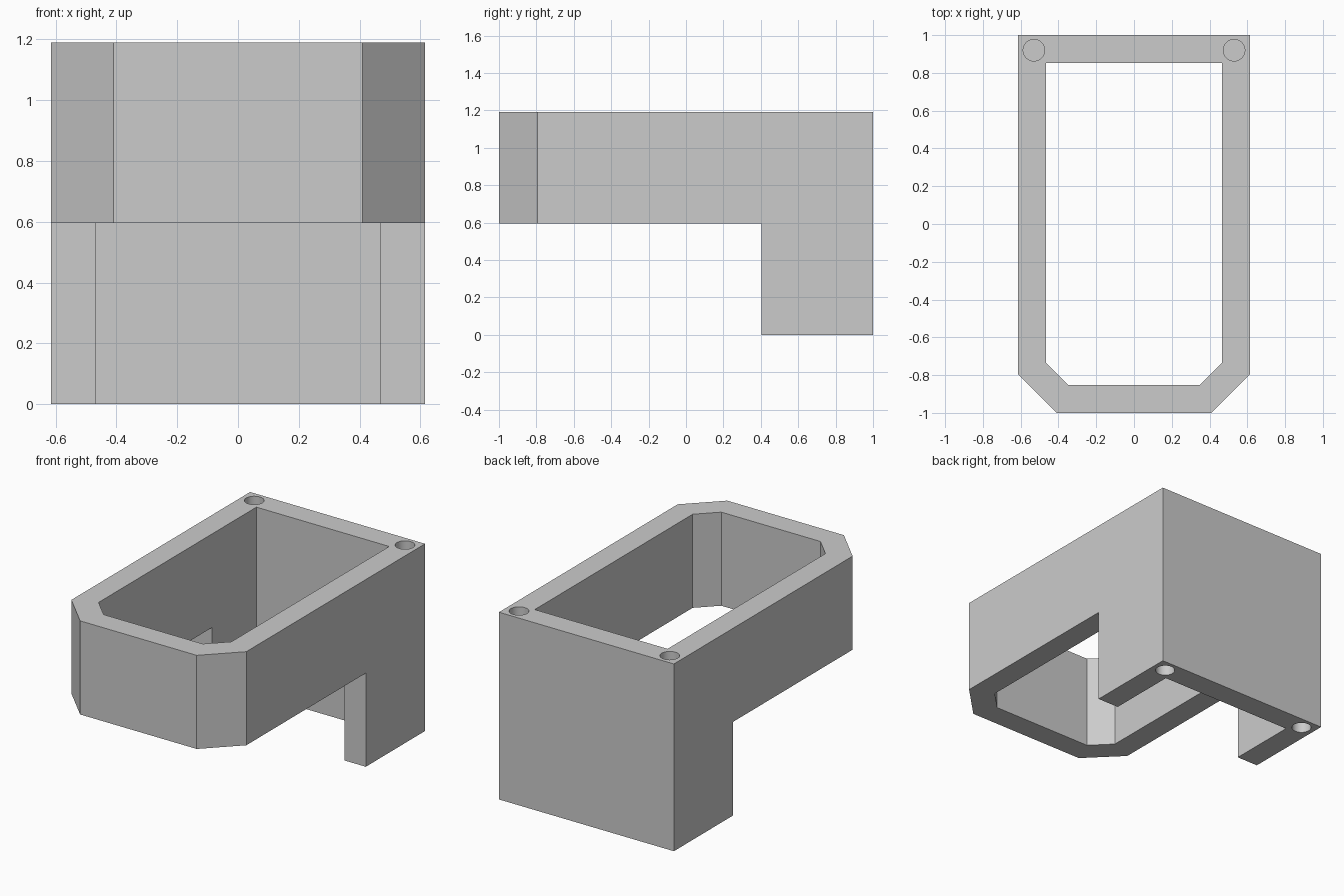
import bpy, bmesh, math

cube = bpy.data.objects.get("Cube")
if cube:
    bpy.data.objects.remove(cube, do_unlink=True)

WIDTH, DEPTH, HEIGHT = 0.615, 1.0, 1.19   # half width, half depth, full height
WALL, CHAMFER = 0.148, 0.205
MID = HEIGHT / 2                          # underside of the front section
LEG_FRONT = 0.405
HOLE_X, HOLE_Y, HOLE_R, HOLE_DEPTH = 0.53, 0.92, 0.057, 0.3

grey = bpy.data.materials.new("grey plastic")
grey.use_nodes = True
GREY = (0.6, 0.6, 0.6, 1)
grey.diffuse_color = GREY
grey.node_tree.nodes["Principled BSDF"].inputs["Base Color"].default_value = GREY


def prism(name, outline, z0, z1):
    """Upright prism from a plan outline."""
    bm = bmesh.new()
    face = bm.faces.new([bm.verts.new((x, y, z0)) for x, y in outline])
    top = bmesh.ops.extrude_face_region(bm, geom=[face])["geom"]
    verts = [v for v in top if isinstance(v, bmesh.types.BMVert)]
    bmesh.ops.translate(bm, verts=verts, vec=(0, 0, z1 - z0))
    bmesh.ops.recalc_face_normals(bm, faces=bm.faces)
    mesh = bpy.data.meshes.new(name)
    bm.to_mesh(mesh)
    bm.free()
    mesh.materials.append(grey)
    obj = bpy.data.objects.new(name, mesh)
    bpy.context.collection.objects.link(obj)
    return obj


def plan(inset):
    """Rectangle with chamfered front corners, offset inward by inset."""
    w, d = WIDTH - inset, DEPTH - inset
    c = CHAMFER - inset * (2 - math.sqrt(2))
    return [(-w, d), (-w, c - d), (c - w, -d), (w - c, -d), (w, c - d), (w, d)]


def circle(cx, cy, r, sides=32):
    steps = [math.tau * i / sides for i in range(sides)]
    return [(cx + r * math.cos(a), cy + r * math.sin(a)) for a in steps]


def cut(target, cutter):
    cutter.hide_render = True
    mod = target.modifiers.new("cut", 'BOOLEAN')
    mod.operation, mod.solver, mod.object = 'DIFFERENCE', 'EXACT', cutter
    bpy.context.view_layer.objects.active = target
    bpy.ops.object.modifier_apply(modifier=mod.name)
    bpy.data.objects.remove(cutter, do_unlink=True)


# Outer shell, hollowed from top to bottom
frame = prism("frame", plan(0), 0, HEIGHT)
cut(frame, prism("hollow_cutter", plan(WALL), -1, HEIGHT + 1))

# Space under the front section, leaving the back legs
box = [(-1, -2), (1, -2), (1, LEG_FRONT), (-1, LEG_FRONT)]
cut(frame, prism("front_cutter", box, -1, MID))

# Blind holes in the top and bottom of the back corners
for side in (-1, 1):
    outline = circle(side * HOLE_X, HOLE_Y, HOLE_R)
    cut(frame, prism("top_hole_cutter", outline, HEIGHT - HOLE_DEPTH, HEIGHT + 1))
    cut(frame, prism("bottom_hole_cutter", outline, -1, HOLE_DEPTH))

bpy.ops.object.select_all(action='DESELECT')
frame.select_set(True)
bpy.context.view_layer.objects.active = frame
bpy.ops.object.shade_smooth_by_angle(angle=math.radians(30))
